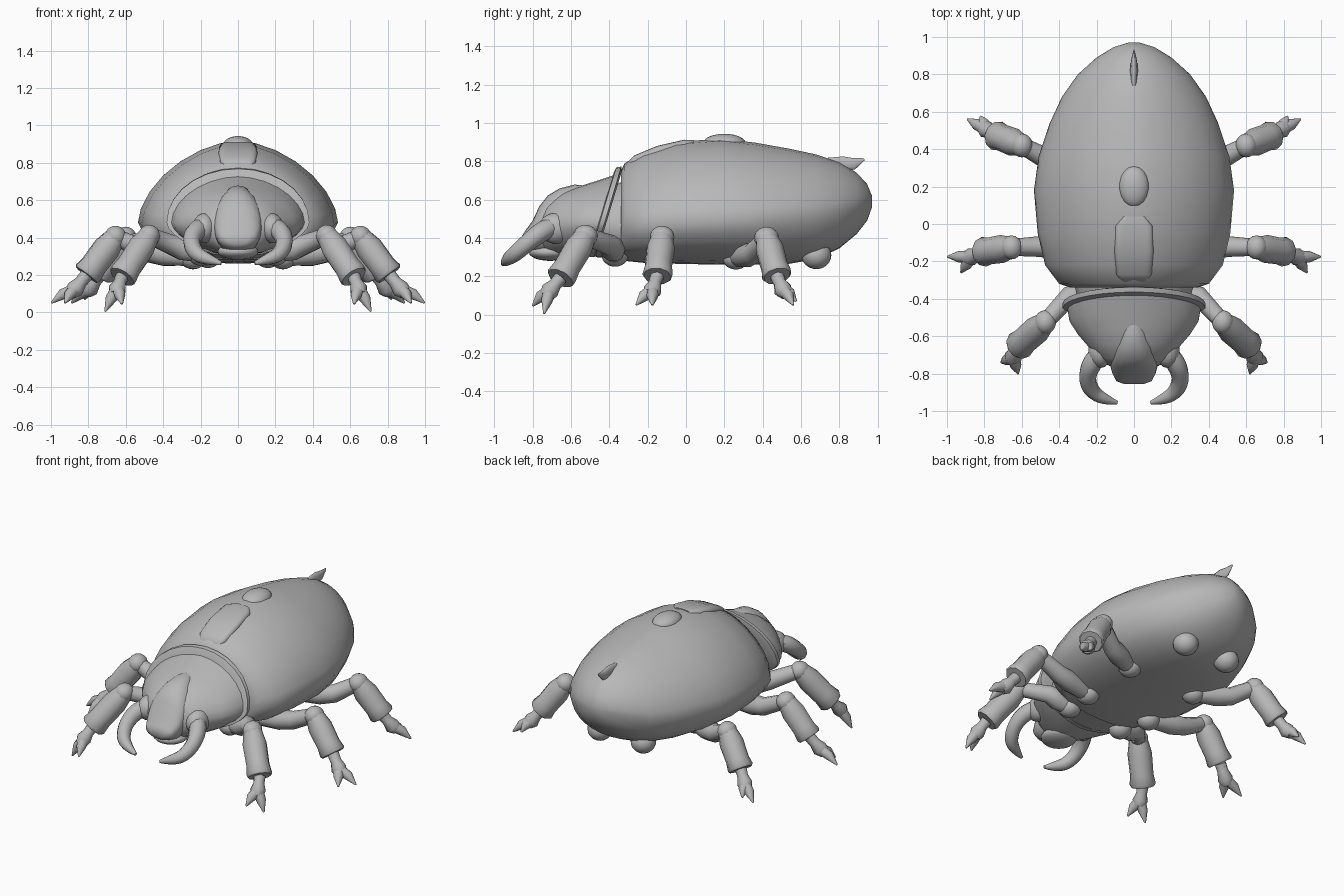
import bpy
import bmesh
from math import sin, cos, pi, radians
from mathutils import Vector

cube = bpy.data.objects.get("Cube")
if cube:
    bpy.data.objects.remove(cube, do_unlink=True)

shell = bpy.data.materials.new("shell grey")
shell.use_nodes = True
GREY = (0.48, 0.48, 0.48, 1)
shell.diffuse_color = GREY
shell.node_tree.nodes["Principled BSDF"].inputs["Base Color"].default_value = GREY


def finish(name, mesh, angle=45):
    obj = bpy.data.objects.new(name, mesh)
    bpy.context.collection.objects.link(obj)
    mesh.materials.clear()
    mesh.materials.append(shell)
    bpy.ops.object.select_all(action='DESELECT')
    obj.select_set(True)
    bpy.context.view_layer.objects.active = obj
    bpy.ops.object.shade_smooth_by_angle(angle=radians(angle))
    return obj


def power(v, p):
    return (1 if v >= 0 else -1) * abs(v) ** (2 / p)


def loft(name, sections, n=28, top=2.0, low=2.2, tuck=1.0, angle=45):
    """Skin rings given as (y, half width, top z, widest z, bottom z, tilt)."""
    bm = bmesh.new()
    rings = []
    for y, w, zt, zm, zb, tilt in sections:
        ring = []
        for i in range(n):
            a = 2 * pi * i / n
            p = top if sin(a) >= 0 else low
            k = 1 if sin(a) > -0.01 else tuck
            h = zt - zm if sin(a) >= 0 else zm - zb
            dz = h * power(sin(a), p)
            ring.append(bm.verts.new((k * w * power(cos(a), p), y + tilt * dz, zm + dz)))
        rings.append(ring)
    for a, b in zip(rings, rings[1:]):
        for i in range(n):
            j = (i + 1) % n
            bm.faces.new((a[i], a[j], b[j], b[i]))
    bm.faces.new(rings[0])
    bm.faces.new(rings[-1])
    bmesh.ops.recalc_face_normals(bm, faces=bm.faces)
    mesh = bpy.data.meshes.new(name)
    bm.to_mesh(mesh)
    bm.free()
    return finish(name, mesh, angle)


def tube(name, points, s=1, kind='POLY'):
    """Tapered tube through (x, y, z, radius) points; s mirrors in x."""
    cu = bpy.data.curves.new(name, 'CURVE')
    cu.dimensions = '3D'
    cu.bevel_depth = 1
    cu.bevel_resolution = 3
    cu.use_fill_caps = True
    sp = cu.splines.new(kind)
    sp.points.add(len(points) - 1)
    for pt, (x, y, z, r) in zip(sp.points, points):
        pt.co = (s * x, y, z, 1)
        pt.radius = r
    if kind == 'NURBS':
        sp.order_u = 3
        sp.use_endpoint_u = True
        sp.resolution_u = 5
    tmp = bpy.data.objects.new(name + "_path", cu)
    bpy.context.collection.objects.link(tmp)
    dg = bpy.context.evaluated_depsgraph_get()
    mesh = bpy.data.meshes.new_from_object(tmp.evaluated_get(dg))
    bpy.data.objects.remove(tmp, do_unlink=True)
    return finish(name, mesh, 50)


def blob(name, loc, size):
    bm = bmesh.new()
    bmesh.ops.create_uvsphere(bm, u_segments=18, v_segments=12, radius=1)
    bmesh.ops.scale(bm, vec=Vector(size), verts=bm.verts)
    bmesh.ops.translate(bm, vec=Vector(loc), verts=bm.verts)
    mesh = bpy.data.meshes.new(name)
    bm.to_mesh(mesh)
    bm.free()
    return finish(name, mesh, 60)


# Domed abdomen with a tucked belly
loft("abdomen", [
    (-0.34, 0.34, 0.75, 0.46, 0.31, 0),
    (-0.32, 0.40, 0.79, 0.46, 0.28, 0),
    (-0.22, 0.475, 0.845, 0.46, 0.27, 0),
    (-0.05, 0.515, 0.90, 0.47, 0.265, 0),
    (0.18, 0.535, 0.918, 0.48, 0.26, 0),
    (0.36, 0.51, 0.897, 0.49, 0.26, 0),
    (0.54, 0.45, 0.865, 0.51, 0.265, 0),
    (0.68, 0.385, 0.835, 0.52, 0.29, 0),
    (0.80, 0.30, 0.795, 0.54, 0.345, 0),
    (0.89, 0.20, 0.74, 0.57, 0.42, 0),
    (0.945, 0.11, 0.68, 0.59, 0.49, 0),
    (0.97, 0.03, 0.62, 0.59, 0.56, 0)], top=1.7, tuck=0.965)

# Back plate, bump and tail spike
loft("back_plate", [
    (-0.31, 0.065, 0.79, 0.76, 0.7, 0),
    (-0.27, 0.095, 0.83, 0.78, 0.7, 0),
    (-0.15, 0.105, 0.88, 0.82, 0.7, 0),
    (-0.01, 0.10, 0.912, 0.85, 0.7, 0),
    (0.04, 0.06, 0.91, 0.85, 0.7, 0)], top=5, angle=50)
blob("back_bump", (0, 0.2, 0.895), (0.08, 0.11, 0.048))
spike = tube("tail_spike", [(0, 0.74, 0.79, 0.03), (0, 0.82, 0.785, 0.042),
                            (0, 0.875, 0.787, 0.032), (0, 0.93, 0.81, 0.006)])
spike.scale.x = 0.5

# Neck, raised collar and head
loft("neck", [(-0.44, 0.29, 0.67, 0.46, 0.30, 0.2),
              (-0.28, 0.33, 0.71, 0.46, 0.28, 0)])
loft("collar", [(-0.455, 0.355, 0.745, 0.48, 0.31, 0.3),
                (-0.45, 0.382, 0.768, 0.48, 0.30, 0.3),
                (-0.425, 0.382, 0.772, 0.48, 0.30, 0.3),
                (-0.415, 0.35, 0.745, 0.48, 0.31, 0.3)], low=1.7, angle=35)
loft("head", [
    (-0.43, 0.36, 0.735, 0.48, 0.31, 0.3),
    (-0.52, 0.345, 0.70, 0.48, 0.30, 0.28),
    (-0.59, 0.30, 0.67, 0.48, 0.30, 0.2),
    (-0.66, 0.24, 0.64, 0.47, 0.30, 0.1),
    (-0.72, 0.19, 0.59, 0.46, 0.31, 0),
    (-0.76, 0.13, 0.53, 0.44, 0.33, 0)], top=1.85, low=1.7, angle=60)
# Raised face running down to the snout
loft("face", [
    (-0.50, 0.06, 0.67, 0.5, 0.36, 0),
    (-0.58, 0.10, 0.678, 0.5, 0.34, 0),
    (-0.66, 0.125, 0.658, 0.48, 0.32, 0),
    (-0.72, 0.13, 0.622, 0.47, 0.31, 0),
    (-0.765, 0.125, 0.565, 0.45, 0.315, 0),
    (-0.80, 0.115, 0.49, 0.42, 0.33, 0),
    (-0.84, 0.095, 0.435, 0.40, 0.345, 0),
    (-0.855, 0.055, 0.41, 0.39, 0.365, 0)], top=2.2, angle=60)
blob("lower_jaw", (0, -0.71, 0.325), (0.11, 0.11, 0.045))

# Each leg: hip, middle of thigh, knee, shin end, foot, claw tips
LEGS = {
    "front": [(0.2, -0.37, 0.31), (0.35, -0.39, 0.36), (0.475, -0.525, 0.41),
              (0.62, -0.655, 0.19), (0.645, -0.71, 0.125),
              (0.62, -0.80, 0.045), (0.71, -0.74, 0.005)],
    "middle": [(0.24, -0.15, 0.29), (0.5, -0.12, 0.33), (0.655, -0.125, 0.405),
               (0.81, -0.15, 0.2), (0.87, -0.175, 0.125),
               (0.998, -0.175, 0.05), (0.925, -0.26, 0.05)],
    "back": [(0.25, 0.26, 0.295), (0.47, 0.35, 0.32), (0.60, 0.42, 0.40),
             (0.74, 0.475, 0.2), (0.79, 0.505, 0.13),
             (0.89, 0.56, 0.05), (0.82, 0.575, 0.07)],
}


def mix(a, b, t):
    return Vector(a).lerp(Vector(b), t)


for side, s in (("left", 1), ("right", -1)):
    for pair, (hip, thigh, knee, shin, foot, tip_a, tip_b) in LEGS.items():
        tag = f"{side}_{pair}_"
        blob(tag + "hip", (s * hip[0], *hip[1:]), (0.07, 0.07, 0.06))
        tube(tag + "thigh", [(*hip, 0.045), (*mix(hip, thigh, 0.6), 0.066),
                             (*thigh, 0.056), (*knee, 0.045)], s)
        blob(tag + "knee", (s * knee[0], *knee[1:]), (0.058, 0.064, 0.058))
        tube(tag + "shin", [(*knee, 0.057), (*mix(knee, shin, 0.3), 0.075),
                            (*mix(knee, shin, 0.75), 0.072), (*mix(knee, shin, 0.95), 0.08),
                            (*shin, 0.072)], s)
        tube(tag + "foot", [(*shin, 0.036), (*mix(shin, foot, 0.5), 0.034),
                            (*foot, 0.048), (*mix(foot, mix(tip_a, tip_b, 0.5), 0.3), 0.036)], s)
        for i, tip in enumerate((tip_a, tip_b)):
            bend = mix(foot, tip, 0.55) + Vector((0, 0, 0.012))
            tube(f"{tag}claw_{i + 1}", [(*foot, 0.034), (*bend, 0.03), (*tip, 0.005)], s)

    # Curved mandibles and cheek lobes
    tube(side + "_mandible", [
        (0.16, -0.66, 0.47, 0.045), (0.22, -0.73, 0.45, 0.055),
        (0.255, -0.82, 0.38, 0.046), (0.225, -0.90, 0.31, 0.042),
        (0.15, -0.94, 0.28, 0.03), (0.09, -0.955, 0.262, 0.01)], s, 'NURBS')
    blob(side + "_cheek", (s * 0.18, -0.68, 0.45), (0.065, 0.09, 0.08))

    # Round belly nodule
    blob(side + "_belly_nodule", (s * 0.16, 0.68, 0.31), (0.078, 0.078, 0.073))
